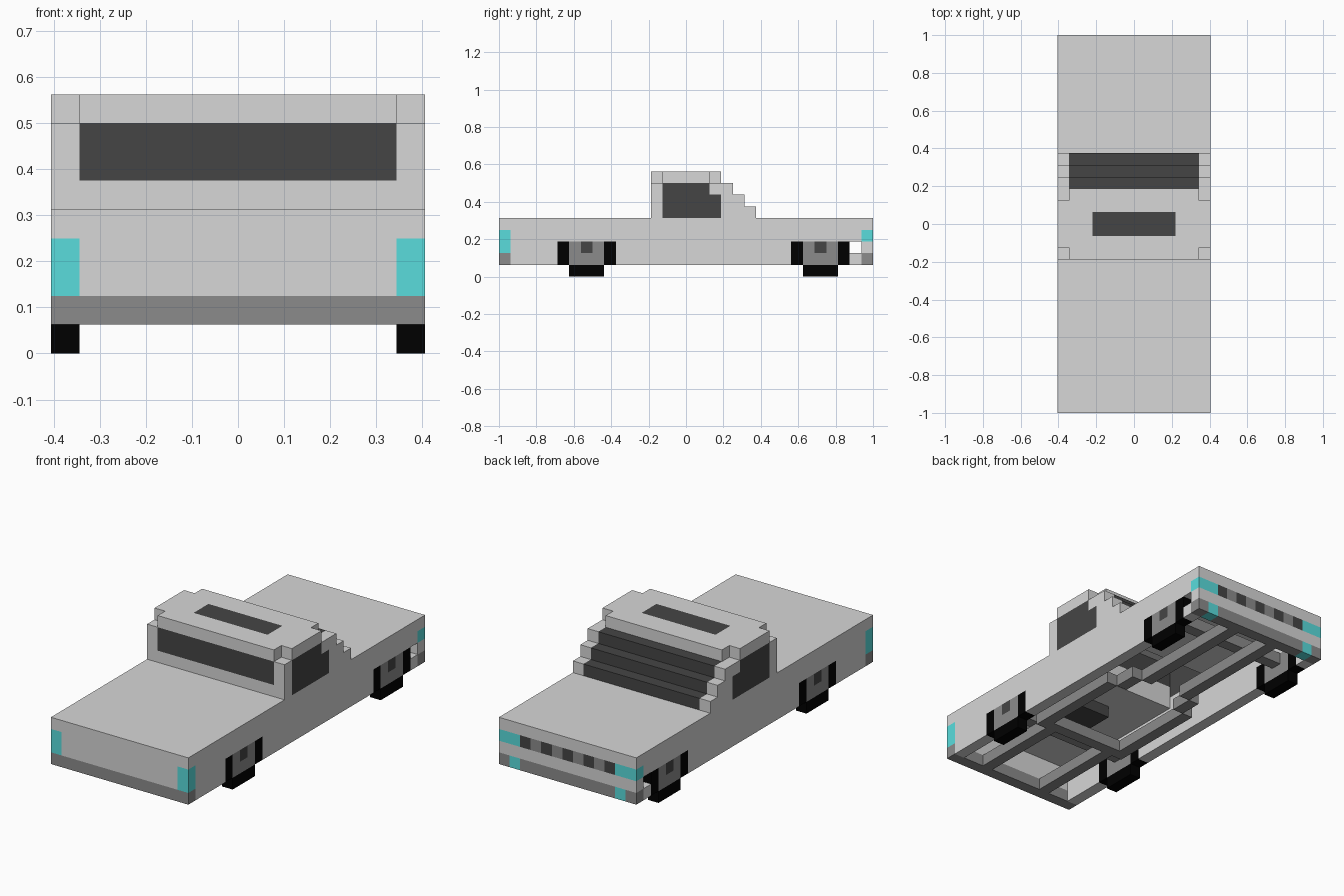
import bpy
import bmesh
from mathutils import Matrix, Vector

if "Cube" in bpy.data.objects:
    bpy.data.objects.remove(bpy.data.objects["Cube"], do_unlink=True)

UNIT = 1 / 16          # edge of one building block
WIDTH, LENGTH = 13, 32  # car size in blocks


def make_material(name, color):
    mat = bpy.data.materials.new(name)
    mat.use_nodes = True
    mat.diffuse_color = (*color, 1)
    mat.node_tree.nodes["Principled BSDF"].inputs["Base Color"].default_value = (*color, 1)
    return mat


body_grey = make_material("body light grey", (0.68, 0.68, 0.68))
trim_grey = make_material("trim mid grey", (0.26, 0.26, 0.26))
glass_dark = make_material("glass dark grey", (0.06, 0.06, 0.06))
tyre_black = make_material("tyre black", (0, 0, 0))
lamp_teal = make_material("lamp teal", (0.1, 0.72, 0.72))


def both(*boxes):
    """Return the boxes together with their mirror images across the car."""
    return list(boxes) + [((WIDTH - x[1], WIDTH - x[0]), y, z) for x, y, z in boxes]


def part(name, material, boxes):
    """Build one object from block-aligned boxes given as x, y and z ranges."""
    bm = bmesh.new()
    for ranges in boxes:
        low = Vector([r[0] for r in ranges])
        high = Vector([r[1] for r in ranges])
        centre = (low + high) / 2 - Vector((WIDTH / 2, LENGTH / 2, 0))
        place = Matrix.Translation(centre * UNIT) @ Matrix.Diagonal((high - low) * UNIT).to_4x4()
        bmesh.ops.create_cube(bm, size=1, matrix=place)
    mesh = bpy.data.meshes.new(name)
    bm.to_mesh(mesh)
    bm.free()
    mesh.materials.append(material)
    obj = bpy.data.objects.new(name, mesh)
    bpy.context.collection.objects.link(obj)
    return obj


# Ranges that many parts share
full, inner, edge = (0, WIDTH), (1, WIDTH - 1), (0, 1)
nose, tail = (0, 1), (LENGTH - 1, LENGTH)
low_row, mid_row, lamp_row, deck_row = (1, 2), (2, 3), (3, 4), (4, 5)

# Lower body: a hollow shell, open underneath
part("hood", body_grey, [(full, (0, 14), deck_row)])
part("rear_deck", body_grey, [(full, (20, LENGTH), deck_row)])
part("side_walls", body_grey, both(
    (edge, (14, 20), deck_row),
    (edge, (1, 31), lamp_row),
    (edge, (1, 5), (1, 3)),
    (edge, (10, 25), (1, 3)),
    (edge, (30, 31), low_row)))
part("front_panel", body_grey, [(inner, nose, (2, 4))])
part("rear_panel", body_grey, [(full, tail, mid_row)])

# Bumpers and lamps
part("front_bumper", trim_grey, [(full, nose, low_row)])
part("rear_bumper", trim_grey, both((edge, tail, low_row)) + [((2, 11), tail, low_row)])
part("headlights", lamp_teal, both((edge, nose, (2, 4))))
part("tail_lamps", lamp_teal, both(((0, 2), tail, lamp_row)))
part("bumper_lamps", lamp_teal, both(((1, 2), tail, low_row)))
part("rear_grille_dark", glass_dark, [((x, x + 1), tail, lamp_row) for x in range(2, 11, 2)])
part("rear_grille_light", trim_grey, [((x, x + 1), tail, lamp_row) for x in range(3, 10, 2)])

# Cabin: pillars, roof and glass
part("front_pillars", body_grey, both((edge, (13, 14), (5, 8))))
part("cowl", body_grey, [(inner, (13, 14), (5, 6))])
part("windshield", glass_dark, [(inner, (13, 14), (6, 8))])
part("side_windows", glass_dark, both(
    (edge, (14, 19), (5, 7)),
    (edge, (14, 18), (7, 8))))
part("rear_pillars", body_grey, both(
    (edge, (19, 22), (5, 6)),
    (edge, (19, 21), (6, 7)),
    (edge, (18, 20), (7, 8))))
part("rear_window", glass_dark, [
    (inner, (20 - step, 22 - step), (5 + step, 6 + step)) for step in range(3)])
roof_row = (8, 9)
part("roof", body_grey, both(
    (edge, (14, 18), roof_row),
    ((1, 3), (13, 19), roof_row)) + [
    ((3, 10), (13, 15), roof_row),
    ((3, 10), (17, 19), roof_row)])
part("sunroof", glass_dark, [((3, 10), (15, 17), roof_row)])

# Wheels, flush with the side walls
for label, start in (("front", 5), ("rear", 25)):
    end, middle = start + 5, start + 2
    part(label + "_tyres", tyre_black, both(
        (edge, (start, start + 1), (1, 3)),
        (edge, (end - 1, end), (1, 3)),
        (edge, (start + 1, end - 1), (0, 1))))
    part(label + "_hubs", trim_grey, both(
        (edge, (start + 1, end - 1), low_row),
        (edge, (start + 1, middle), mid_row),
        (edge, (middle + 1, end - 1), mid_row)))
    part(label + "_hub_caps", glass_dark, both((edge, (middle, middle + 1), mid_row)))
    part(label + "_axle", trim_grey, [(inner, (middle, middle + 1), mid_row)])

# Chassis rails, wide under the cabin and stepping inwards to the rear
rail_steps = [(3, 1, 9), (2, 9, 18), (3, 18, 20), (4, 20, 31)]
part("chassis_rails", trim_grey, both(
    *[((x, x + 1), (start, end), low_row) for x, start, end in rail_steps]))
part("cross_member", trim_grey, [((3, 10), (9, 10), low_row)])
part("engine", glass_dark, [((5, 8), (8, 11), lamp_row)])
